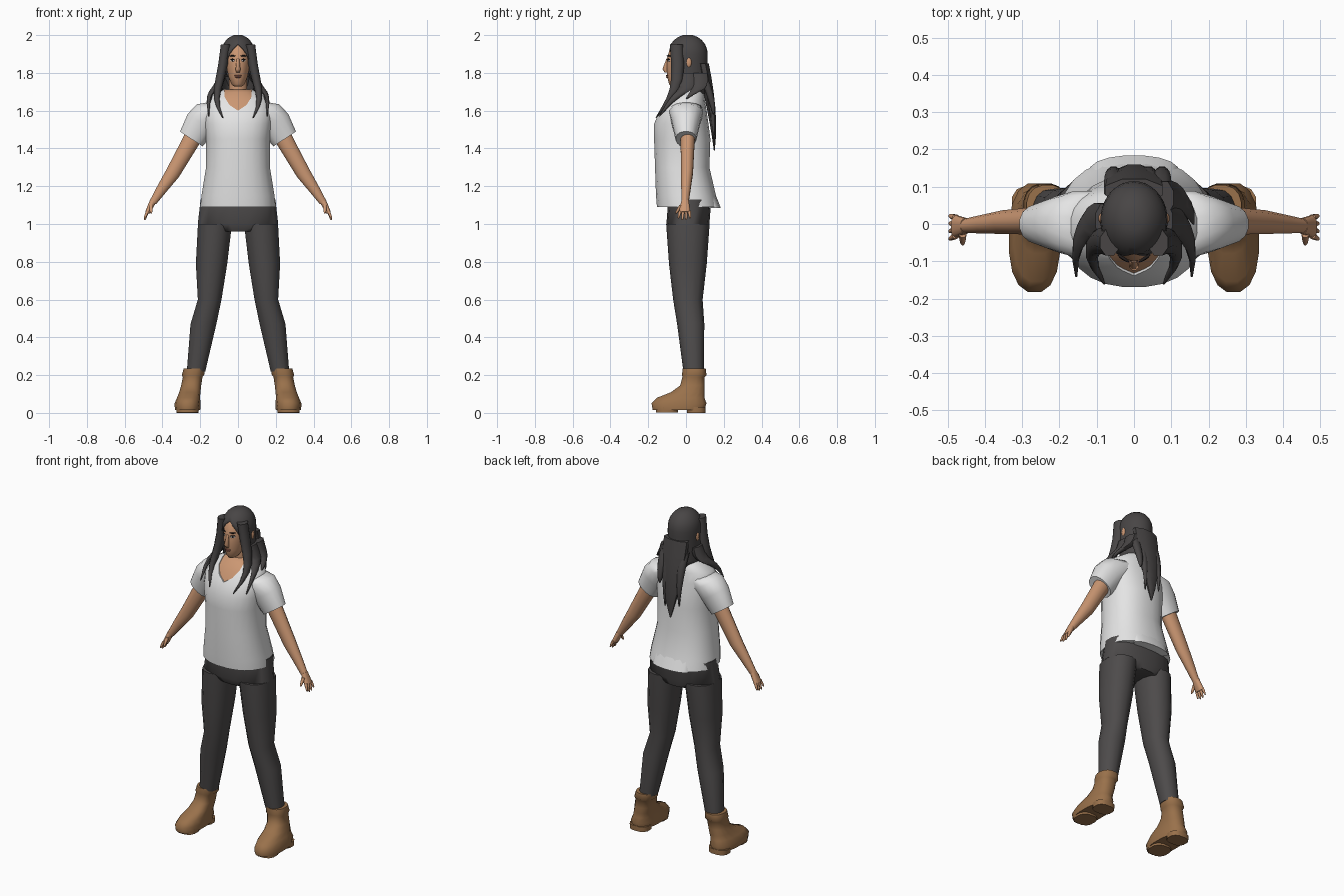
import bpy
import bmesh
from math import sin, cos, pi, sqrt, atan2, copysign
from mathutils import Vector
from mathutils.geometry import interpolate_bezier

if "Cube" in bpy.data.objects:
    bpy.data.objects.remove(bpy.data.objects["Cube"])


def material(name, red, green, blue):
    mat = bpy.data.materials.new(name)
    mat.use_nodes = True
    colour = (red, green, blue, 1)
    mat.diffuse_color = colour
    mat.node_tree.nodes["Principled BSDF"].inputs["Base Color"].default_value = colour
    return mat


skin = material("skin", .6, .31, .17)
cloth = material("white cloth", .78, .78, .78)
trouser = material("charcoal trousers", .075, .07, .07)
hair = material("dark hair", .065, .06, .06)
leather = material("brown leather", .32, .165, .07)
lip = material("lip brown", .34, .13, .09)
eye_white = material("eye white", .8, .78, .75)
lash = material("lash black", .015, .012, .012)

parts = []


def finish(name, bm, mat):
    """Turn a bmesh into a named, coloured object."""
    bmesh.ops.recalc_face_normals(bm, faces=bm.faces)
    mesh = bpy.data.meshes.new(name)
    bm.to_mesh(mesh)
    bm.free()
    mesh.materials.append(mat)
    obj = bpy.data.objects.new(name, mesh)
    bpy.context.collection.objects.link(obj)
    parts.append(obj)
    return obj


def bridge(bm, lower, upper, closed):
    count = len(lower)
    for i in range(count if closed else count - 1):
        j = (i + 1) % count
        bm.faces.new((lower[i], lower[j], upper[j], upper[i]))


def ring(z, width, depth, x=0.0, y=0.0):
    """One cross-section, given by its centre and half sizes."""
    return x, y, z, width, depth


def loft(name, rings, mat, side=1, sides=12, power=2.0, tilt=0.0):
    """Skin over a stack of superelliptic rings, closed at both ends."""
    bm = bmesh.new()
    loops = []
    for x, y, z, width, depth in rings:
        loop = []
        for i in range(sides):
            angle = 2 * pi * (i + .5) / sides
            across = copysign(abs(cos(angle)) ** (2 / power), cos(angle)) * width
            along = copysign(abs(sin(angle)) ** (2 / power), sin(angle)) * depth
            point = (side * (x + across * cos(tilt)), y + along, z + across * sin(tilt))
            loop.append(bm.verts.new(point))
        loops.append(loop)
    for lower, upper in zip(loops, loops[1:]):
        bridge(bm, lower, upper, True)
    bm.faces.new(loops[0])
    bm.faces.new(loops[-1])
    return finish(name, bm, mat)


def strand(name, path, width, depth, mat, side=1, steps=7):
    """Flat lock or finger along a curve, tapering to a point."""
    rings = []
    for i, point in enumerate(interpolate_bezier(*map(Vector, path), steps)):
        taper = 1 - (i / (steps - 1)) ** 2
        rings.append(ring(point.z, width * taper + .003, depth * taper + .003, point.x, point.y))
    loft(name, rings, mat, side, sides=8)


def blob(name, location, scale, mat, turn=0.0):
    """Small scaled ball for facial features."""
    bm = bmesh.new()
    bmesh.ops.create_uvsphere(bm, u_segments=12, v_segments=8, radius=1)
    obj = finish(name, bm, mat)
    obj.location, obj.scale = location, scale
    obj.rotation_euler.z = turn


def face_mark(name, x, z, width, height, lift, mat):
    """Thin mark lying on the curved face."""
    face_width, face_depth = .068, .095
    bend = sqrt(1 - (x / face_width) ** 2)
    turn = atan2(face_depth * x / face_width ** 2, bend)
    blob(name, (x, -.005 - face_depth * bend - lift, z), (width, .004, height), mat, turn)


# Shirt body, and the skin beneath its neckline
torso = [ring(z=1.09, width=.2, depth=.165, y=.01), ring(z=1.15, width=.195, depth=.16),
         ring(z=1.3, width=.17, depth=.145, y=-.02), ring(z=1.45, width=.17, depth=.15, y=-.02),
         ring(z=1.53, width=.18, depth=.145, y=-.025), ring(z=1.6, width=.185, depth=.125, y=-.015),
         ring(z=1.66, width=.165, depth=.1), ring(z=1.7, width=.1, depth=.08, y=.015),
         ring(z=1.715, width=.075, depth=.06, y=.02)]
shirt = loft("shirt_body", torso, cloth, sides=24, power=2.3)
under = [ring(z - .003, width * .96, depth * .96, x, y) for x, y, z, width, depth in torso[4:]]
loft("chest", under, skin, sides=24, power=2.3)

# V-neck cut
half = [(0, 1.6), (.045, 1.63), (.07, 1.67), (.08, 1.8)]
outline = half + [(-x, z) for x, z in reversed(half[1:])]
bm = bmesh.new()
front, back = [[bm.verts.new((x, y, z)) for x, z in outline] for y in (-.4, 0)]
bridge(bm, front, back, True)
bm.faces.new(front)
bm.faces.new(back)
cutter = finish("neck_cutter", bm, cloth)
cutter.hide_render = True
cut = shirt.modifiers.new("neckline", "BOOLEAN")
cut.operation, cut.object = "DIFFERENCE", cutter
bpy.context.view_layer.objects.active = shirt
bpy.ops.object.modifier_apply(modifier=cut.name)
parts.remove(cutter)
bpy.data.objects.remove(cutter)

# Flared back hem and hips
loft("shirt_back_hem", [ring(z=1.085, width=.12, depth=.04, y=.145),
                        ring(z=1.2, width=.12, depth=.04, y=.1)], cloth, sides=16)
loft("trouser_hips", [ring(z=.96, width=.12, depth=.1, y=.015), ring(z=1, width=.215, depth=.115, y=.01),
                      ring(z=1.13, width=.2, depth=.115, y=.02)], trouser, sides=20, power=2.4)

# Limbs, mirrored
for side, label in ((1, "left"), (-1, "right")):
    loft(label + "_sleeve", [ring(z=1.605, width=.075, depth=.09, x=.09),
                             ring(z=1.585, width=.09, depth=.09, x=.145),
                             ring(z=1.535, width=.087, depth=.075, x=.195),
                             ring(z=1.45, width=.073, depth=.055, x=.247)],
         cloth, side, sides=16, power=2.2, tilt=.58)
    loft(label + "_arm", [ring(z=1.49, width=.05, depth=.04, x=.22, y=.01),
                          ring(z=1.27, width=.04, depth=.033, x=.345, y=.005),
                          ring(z=1.19, width=.03, depth=.026, x=.4),
                          ring(z=1.115, width=.02, depth=.02, x=.45, y=-.005)],
         skin, side, tilt=.58)
    loft(label + "_palm", [ring(z=1.12, width=.018, depth=.02, x=.45, y=-.005),
                           ring(z=1.06, width=.013, depth=.032, x=.48, y=-.007)],
         skin, side, power=2.4, tilt=.45)
    for i in range(4):
        y = i * .016 - .031
        root = (.478, y, 1.07)
        tip = (.495, y * 1.3, 1.02 + .01 * (i in (0, 3)))
        strand(f"{label}_finger_{i + 1}", (root, root, tip, tip), .007, .006, skin, side)
    root, tip = (.46, -.025, 1.1), (.46, -.054, 1.055)
    strand(label + "_thumb", (root, root, tip, tip), .008, .009, skin, side)

    loft(label + "_trouser_leg", [ring(z=1, width=.092, depth=.115, x=.122, y=.01),
                                  ring(z=.79, width=.085, depth=.1, x=.14, y=.01),
                                  ring(z=.6, width=.064, depth=.078, x=.15, y=.01),
                                  ring(z=.47, width=.07, depth=.072, x=.183, y=.025),
                                  ring(z=.22, width=.05, depth=.054, x=.222, y=.04)],
         trouser, side, sides=14, power=2.2)

    loft(label + "_boot", [ring(z=.015, width=.068, depth=.138, x=.267, y=-.04),
                           ring(z=.05, width=.07, depth=.148, x=.267, y=-.037),
                           ring(z=.08, width=.062, depth=.128, x=.262, y=-.028),
                           ring(z=.11, width=.057, depth=.09, x=.255, y=.01),
                           ring(z=.145, width=.054, depth=.066, x=.248, y=.034),
                           ring(z=.19, width=.053, depth=.06, x=.24, y=.04),
                           ring(z=.2, width=.06, depth=.066, x=.238, y=.044),
                           ring(z=.235, width=.057, depth=.062, x=.232, y=.043)],
         leather, side, sides=16, power=2.4)
    for piece, y, depth, base in (("heel", .055, .05, 0), ("sole", -.1, .06, .003)):
        loft(f"{label}_boot_{piece}", [ring(base, width=.06, depth=depth, x=.267, y=y),
                                       ring(z=.03, width=.062, depth=depth, x=.267, y=y)],
             leather, side, power=2.6)

    # Ears, eyes and brows
    blob(label + "_ear", (side * .086, .015, 1.855), (.01, .015, .026), skin)
    eye = side * .029
    face_mark(label + "_eye", eye, 1.865, width=.013, height=.006, lift=0, mat=eye_white)
    face_mark(label + "_iris", eye, 1.866, width=.005, height=.006, lift=.002, mat=lash)
    face_mark(label + "_lashes", eye, 1.872, width=.016, height=.003, lift=.002, mat=lash)
    face_mark(label + "_brow", eye, 1.89, width=.019, height=.004, lift=.001, mat=lash)

    # Locks over the shoulders
    strand(label + "_face_lock", ((.065, -.05, 1.95), (.09, -.03, 1.7), (.15, -.06, 1.7),
                                  (.08, -.16, 1.56)), .025, .035, hair, side)
    strand(label + "_shoulder_lock", ((.08, .01, 1.8), (.11, .03, 1.68), (.17, -.03, 1.74),
                                      (.155, -.14, 1.57)), .022, .045, hair, side)

# Neck, head and features
loft("neck", [ring(z=1.6, width=.06, depth=.055, y=.015), ring(z=1.7, width=.05, depth=.05, y=.02),
              ring(z=1.8, width=.05, depth=.05, y=.01)], skin, sides=14)
loft("head", [ring(z=1.727, width=.02, depth=.025, y=-.055),
              ring(z=1.74, width=.035, depth=.042, y=-.048),
              ring(z=1.78, width=.051, depth=.075, y=-.025),
              ring(z=1.83, width=.062, depth=.094, y=-.01),
              ring(z=1.88, width=.068, depth=.095, y=-.005),
              ring(z=1.93, width=.066, depth=.09, y=.005),
              ring(z=1.965, width=.05, depth=.07, y=.01)], skin, sides=18)
loft("nose", [ring(z=1.803, width=.011, depth=.01, y=-.104), ring(z=1.82, width=.014, depth=.016, y=-.11),
              ring(z=1.875, width=.007, depth=.006, y=-.098)], skin, sides=8)
blob("upper_lip", (0, -.1, 1.786), (.02, .007, .004), lip)
blob("lower_lip", (0, -.098, 1.778), (.016, .008, .005), lip)

# Hair cap: a dome running down into sides that open around the face
bm = bmesh.new()
loops = []
dome_steps, span = 6, 28
for step in range(1, 14):
    swing = min(step / dome_steps, 1) * pi / 2
    z = 1.9 + .103 * cos(swing) - .03 * max(0, step - dome_steps)
    gap = 2.7 * sqrt(max(0, 1.94 - z))
    angles = [gap + 2 * (pi - gap) * i / span for i in range(span + 1)]
    loops.append([bm.verts.new((.09 * sin(swing) * sin(a), .01 - .105 * sin(swing) * cos(a), z))
                  for a in angles])
for upper, lower in zip(loops, loops[1:]):
    bridge(bm, upper, lower, False)
bm.faces.new(loops[0][:-1])
bmesh.ops.remove_doubles(bm, verts=bm.verts, dist=.0005)
hair_cap = finish("hair_cap", bm, hair)
hair_cap.modifiers.new("thickness", "SOLIDIFY").thickness = .006

# Back hair falling into uneven points
strand("back_hair", ((0, .09, 1.85), (0, .12, 1.7), (0, .15, 1.55), (0, .15, 1.39)), .08, .03, hair)
for x, tip, label in ((-.055, 1.47, "right"), (.04, 1.45, "centre"), (.075, 1.58, "left")):
    strand(label + "_back_strand", ((x, .09, 1.78), (x, .13, 1.7), (x, .15, 1.6), (x, .145, tip)),
           .025, .02, hair)
strand("left_rear_lock", ((.08, .07, 1.8), (.1, .08, 1.7), (.15, .06, 1.72), (.16, 0, 1.66)),
       .025, .045, hair)

# Smooth shading with crisp rims
bpy.ops.object.select_all(action="DESELECT")
for obj in parts:
    obj.select_set(True)
bpy.context.view_layer.objects.active = shirt
bpy.ops.object.shade_smooth_by_angle(angle=1)
